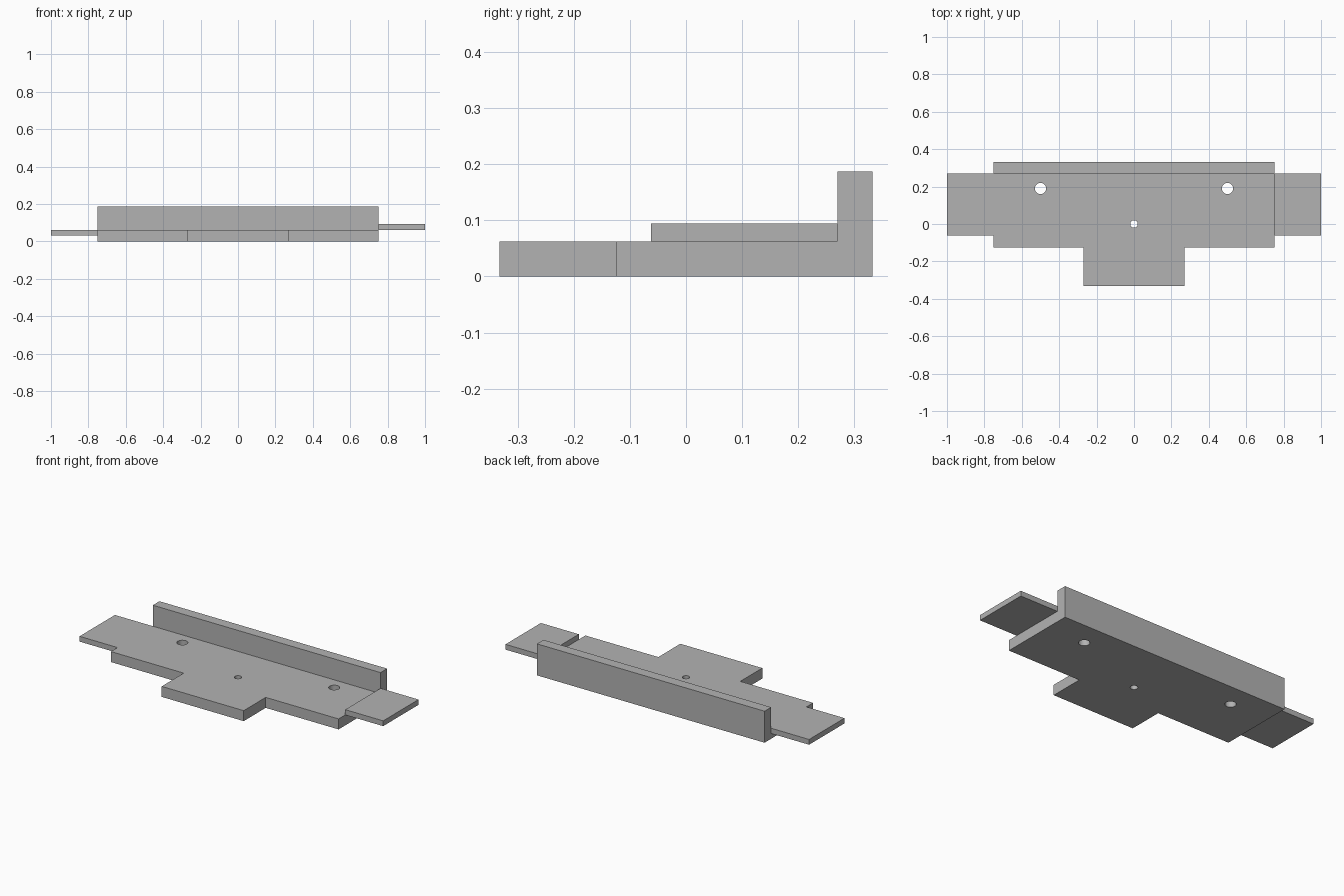
import bpy
import bmesh
from mathutils import Vector

cube = bpy.data.objects.get("Cube")
if cube:
    bpy.data.objects.remove(cube, do_unlink=True)

grey = bpy.data.materials.new("plain grey")
grey.use_nodes = True
colour = (0.45, 0.45, 0.45, 1)
grey.diffuse_color = colour
grey.node_tree.nodes["Principled BSDF"].inputs["Base Color"].default_value = colour

THICK = 0.0625     # base plate thickness
HALF = 0.75        # half length of the base
WALL_Y = 0.27      # front face of the rear wall
BACK_Y = 0.332


def finish(bm, name):
    bmesh.ops.recalc_face_normals(bm, faces=bm.faces[:])
    mesh = bpy.data.meshes.new(name)
    bm.to_mesh(mesh)
    bm.free()
    mesh.materials.append(grey)
    obj = bpy.data.objects.new(name, mesh)
    bpy.context.collection.objects.link(obj)
    return obj


def prism(name, outline, z0, z1):
    bm = bmesh.new()
    face = bm.faces.new([bm.verts.new((x, y, z0)) for x, y in outline])
    top = bmesh.ops.extrude_face_region(bm, geom=[face])["geom"]
    verts = [v for v in top if isinstance(v, bmesh.types.BMVert)]
    bmesh.ops.translate(bm, verts=verts, vec=(0, 0, z1 - z0))
    return finish(bm, name)


def block(name, x0, x1, y0, y1, z0, z1):
    return prism(name, [(x0, y0), (x1, y0), (x1, y1), (x0, y1)], z0, z1)


# Base plate with a front tongue
half_outline = [(0.27, -BACK_Y), (0.27, -0.125), (HALF, -0.125), (HALF, WALL_Y)]
outline = half_outline + [(-x, y) for x, y in reversed(half_outline)]
base = prism("base_plate", outline, 0, THICK)

# Round through holes: one in the centre, two near the wall
for name, x, y, radius in (("centre_hole", 0, 0, 0.02),
                           ("left_hole", 0.5, 0.19, 0.03),
                           ("right_hole", -0.5, 0.19, 0.03)):
    bm = bmesh.new()
    bmesh.ops.create_cone(bm, cap_ends=True, segments=32, radius1=radius,
                          radius2=radius, depth=0.3)
    bmesh.ops.translate(bm, verts=bm.verts[:], vec=Vector((x, y, 0)))
    cutter = finish(bm, name + "_cutter")
    cutter.hide_render = True
    cutter.hide_set(True)
    cut = base.modifiers.new(name, 'BOOLEAN')
    cut.operation = 'DIFFERENCE'
    cut.solver = 'EXACT'
    cut.object = cutter

# Apply the cuts and remove the cutters
bpy.context.view_layer.update()
cut_mesh = bpy.data.meshes.new_from_object(
    base.evaluated_get(bpy.context.evaluated_depsgraph_get()))
cutters = [m.object for m in base.modifiers]
base.modifiers.clear()
base.data = cut_mesh
for cutter in cutters:
    bpy.data.objects.remove(cutter, do_unlink=True)

# Rear wall
block("rear_wall", -HALF, HALF, WALL_Y, BACK_Y, 0, 0.1875)

# End tabs: the left one sits above the plate, the right one flush with its top
block("left_tab", HALF, 1, -0.0625, WALL_Y, THICK, 0.094)
block("right_tab", -1, -HALF, -0.0625, WALL_Y, 0.031, THICK)
